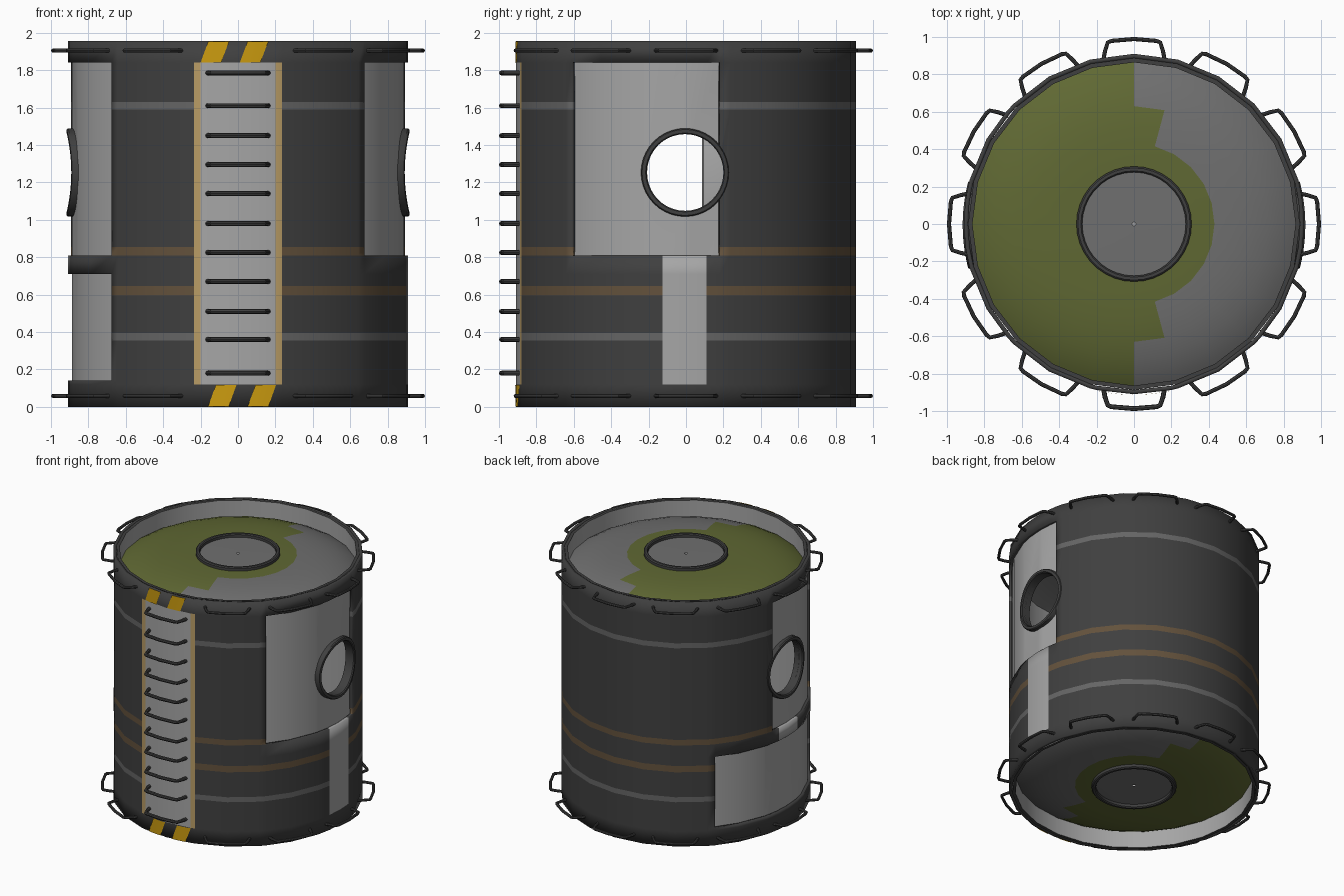
import bpy, bmesh, math
from math import sin, cos, radians, pi, sqrt

if "Cube" in bpy.data.objects:
    bpy.data.objects.remove(bpy.data.objects["Cube"])

H, R, LINER_R, INNER_R = 1.955, 0.91, 0.887, 0.864


def material(name, rgb):
    m = bpy.data.materials.new(name)
    m.diffuse_color = (*rgb, 1)
    m.use_nodes = True
    m.node_tree.nodes["Principled BSDF"].inputs["Base Color"].default_value = m.diffuse_color
    return m


DARK, LIGHT, MID, OLIVE, TAN, BROWN, STRIPE, YELLOW = range(8)
MATS = [material("dark grey", (0.05, 0.05, 0.05)), material("light grey", (0.38, 0.38, 0.38)),
        material("mid grey", (0.16, 0.16, 0.16)), material("olive", (0.115, 0.138, 0.033)),
        material("tan", (0.48, 0.33, 0.13)), material("brown", (0.125, 0.083, 0.045)),
        material("stripe grey", (0.13, 0.13, 0.13)), material("yellow", (0.6, 0.33, 0.005))]


def finish(name, bm, smooth=True):
    me = bpy.data.meshes.new(name)
    bm.to_mesh(me)
    bm.free()
    ob = bpy.data.objects.new(name, me)
    bpy.context.collection.objects.link(ob)
    for m in MATS:
        me.materials.append(m)
    if smooth:
        shade(ob)
    return ob


def shade(ob):
    bpy.ops.object.select_all(action='DESELECT')
    ob.select_set(True)
    bpy.context.view_layer.objects.active = ob
    bpy.ops.object.shade_smooth_by_angle(angle=radians(35))


def grid(bm, rows, mat, wrap_u=True, wrap_v=False):
    """Faces between rows of points; mat is an index or a rule(centre)."""
    vs = [[bm.verts.new(p) for p in row] for row in rows]
    n, m = len(vs), len(vs[0])
    for i in range(n if wrap_v else n - 1):
        for j in range(m if wrap_u else m - 1):
            q = [vs[i][j], vs[i][(j + 1) % m], vs[(i + 1) % n][(j + 1) % m], vs[(i + 1) % n][j]]
            c = sum((v.co for v in q), q[0].co * 0) / 4
            k = mat(c) if callable(mat) else mat
            if k is not None:
                bm.faces.new(q).material_index = k


def circle(r, z, n=24):
    return [(r * cos(2 * pi * j / n), r * sin(2 * pi * j / n), z) for j in range(n)]


# Window cutter through both sides
bm = bmesh.new()
ring = [[(x, 0.208 * cos(2 * pi * j / 40), 1.253 + 0.208 * sin(2 * pi * j / 40)) for j in range(40)]
        for x in (-1.1, 1.1)]
grid(bm, ring, DARK)
bm.verts.ensure_lookup_table()
bm.faces.new(bm.verts[:40])
bm.faces.new(bm.verts[40:])
bmesh.ops.recalc_face_normals(bm, faces=bm.faces)
cutter = finish("window_cutter", bm, False)
cutter.hide_render = True
cutter.hide_viewport = False
cutter.display_type = 'WIRE'


def cut_windows(ob):
    m = ob.modifiers.new("windows", 'BOOLEAN')
    m.operation, m.solver, m.object = 'DIFFERENCE', 'EXACT', cutter


# Outer hull skin: cutouts, stripes and painted strips by angle and height
def hull_rule(c):
    a, z = math.degrees(math.atan2(c.y, c.x)) % 360, c.z
    right = (a + 180) % 360 - 180
    ladder = abs(a - 270)
    if 0.81 < z < 1.84 and (-42 < right < 11.4 or 168.6 < a < 222):
        return None
    if 0.14 < z < 0.71 and 138.5 < a < 222:
        return None
    if 0.12 < z < 1.84:
        if ladder < 15:
            return LIGHT if ladder < 12.7 else TAN
        if z < 0.81 and -8 < right < 7:
            return LIGHT
        if 0.71 < z < 0.81 and 173 < a < 188:
            return LIGHT
    if 1.59 < z < 1.63 or 0.355 < z < 0.395:
        return STRIPE
    if 0.81 < z < 0.855 or 0.595 < z < 0.645:
        return BROWN
    return DARK


angles = sorted(set(range(0, 360, 15)) | {7, 11.4, 318, 352, 138.5, 168.6, 173, 188, 222, 257.3, 282.7})
heights = [0, 0.12, 0.14, 0.355, 0.395, 0.595, 0.645, 0.71, 0.81, 0.855, 1.59, 1.63, 1.84, H]
bm = bmesh.new()
grid(bm, [[(R * cos(radians(a)), R * sin(radians(a)), z) for a in angles] for z in heights], hull_rule)
bmesh.ops.delete(bm, geom=[v for v in bm.verts if not v.link_faces], context='VERTS')
hull = finish("hull_skin", bm)
s = hull.modifiers.new("thickness", 'SOLIDIFY')
s.thickness, s.offset = R - LINER_R, -1
cut_windows(hull)

# Light inner wall, dark on its top and bottom edges
bm = bmesh.new()
grid(bm, [circle(LINER_R, 0), circle(LINER_R, H), circle(INNER_R, H), circle(INNER_R, 0)],
     lambda c: DARK if c.z < 0.01 or c.z > H - 0.01 else LIGHT, wrap_v=True)
bmesh.ops.recalc_face_normals(bm, faces=bm.faces)
cut_windows(finish("inner_wall", bm))


# Domed end plates with two-tone paint, plus hatch rings
def end_rule(c):
    r, a = sqrt(c.x ** 2 + c.y ** 2), abs(math.degrees(math.atan2(c.y, c.x)))
    if r < 0.29:
        return MID
    limit = 0 if r < 0.425 else 75 if r < 0.62 else 90
    return OLIVE if a > limit else MID


for top in (True, False):
    side = "top" if top else "bottom"
    flip = (lambda z: z) if top else (lambda z: H - z)
    bm = bmesh.new()
    radii = [0.867, 0.84, 0.79, 0.72, 0.63, 0.53, 0.43, 0.3, 0.01]
    grid(bm, [circle(r, flip(1.93 - 0.11 * (r / 0.867) ** 5)) for r in radii], end_rule)
    if not top:
        bmesh.ops.reverse_faces(bm, faces=bm.faces)
    finish(side + "_end_plate", bm)
    bm = bmesh.new()
    grid(bm, [circle(r, flip(z), 36) for r, z in
              ((0.308, 1.9), (0.308, 1.95), (0.3, 1.957), (0.284, 1.957), (0.277, 1.95), (0.277, 1.9))],
         DARK, wrap_v=True)
    bmesh.ops.recalc_face_normals(bm, faces=bm.faces)
    finish(side + "_hatch_ring", bm)

# Window rings that follow the hull curve
for sx in (1, -1):
    bm = bmesh.new()
    rows = []
    for r, d in ((0.236, 0.84), (0.236, 0.908), (0.23, 0.916), (0.211, 0.916), (0.205, 0.908), (0.205, 0.84)):
        row = []
        for j in range(40):
            y, z = r * cos(2 * pi * j / 40), r * sin(2 * pi * j / 40)
            row.append((sx * sqrt(d * d - y * y), y - 0.005, 1.253 + z))
        rows.append(row)
    grid(bm, rows, DARK, wrap_v=True)
    bmesh.ops.recalc_face_normals(bm, faces=bm.faces)
    finish("window_ring_" + ("right" if sx > 0 else "left"), bm)

# Slanted hazard marks above and below the ladder
bm = bmesh.new()
for z0, z1, x0s in ((1.842, 1.954, (-0.2, 0.01)), (0.001, 0.118, (-0.16, 0.052))):
    for x0 in x0s:
        grid(bm, [[(x0 + t * 0.0275 + sh, -sqrt(0.913 ** 2 - (x0 + t * 0.0275 + sh) ** 2), z)
                   for t in range(5)] for z, sh in ((z0, 0), (z1, 0.042))], YELLOW, wrap_u=False)
finish("hazard_marks", bm)


# Bent bars: ladder rungs and grab handles
def bars(name, places, thick):
    cu = bpy.data.curves.new(name, 'CURVE')
    cu.dimensions, cu.bevel_depth, cu.bevel_resolution = '3D', thick, 2
    out = 1.0 - thick
    for a, z in places:
        sp = cu.splines.new('POLY')
        pts = [(-0.165, 0.87), (-0.155, 0.925), (-0.14, out - 0.018), (-0.12, out - 0.01), (0, out),
               (0.12, out - 0.01), (0.14, out - 0.018), (0.155, 0.925), (0.165, 0.87)]
        sp.points.add(len(pts) - 1)
        for p, (t, r) in zip(sp.points, pts):
            p.co = (r * cos(a) - t * sin(a), r * sin(a) + t * cos(a), z, 1)
    cu.materials.append(MATS[DARK])
    ob = bpy.data.objects.new(name, cu)
    bpy.context.collection.objects.link(ob)
    bpy.ops.object.select_all(action='DESELECT')
    ob.select_set(True)
    bpy.context.view_layer.objects.active = ob
    bpy.ops.object.convert(target='MESH')
    shade(bpy.context.view_layer.objects.active)


bars("ladder_rungs", [(-pi / 2, z) for z in
     (0.18, 0.36, 0.51, 0.67, 0.825, 0.98, 1.14, 1.295, 1.45, 1.61, 1.785)], 0.013)
bars("grab_handles", [(radians(30 * k), z) for k in range(12) if k != 9 for z in (0.058, 1.905)], 0.011)


# Interior fittings glimpsed through the windows
def block(name, x, y, z, dx, dy, dz, mat):
    bm = bmesh.new()
    bmesh.ops.create_cube(bm, size=1)
    for v in bm.verts:
        v.co = (x + v.co.x * dx, y + v.co.y * dy, z + v.co.z * dz)
    bmesh.ops.bevel(bm, geom=bm.edges[:], offset=0.025, segments=2, affect='EDGES', profile=0.5)
    for f in bm.faces:
        f.material_index = mat
    finish(name, bm)


block("seat_base", 0, 0.1, 0.78, 0.5, 0.6, 0.3, LIGHT)
block("seat_back", 0, 0.2, 1.2, 0.5, 0.23, 0.6, LIGHT)
for i, (x, y) in enumerate(((-0.25, -0.2), (0.25, -0.2), (0, -0.45), (0, 0.2))):
    bm = bmesh.new()
    bmesh.ops.create_uvsphere(bm, u_segments=20, v_segments=12, radius=0.15)
    for v in bm.verts:
        v.co.x, v.co.y, v.co.z = v.co.x + x, v.co.y + y, v.co.z + 1.65
    for f in bm.faces:
        f.material_index = LIGHT
    finish("ceiling_tank_%d" % (i + 1), bm)
